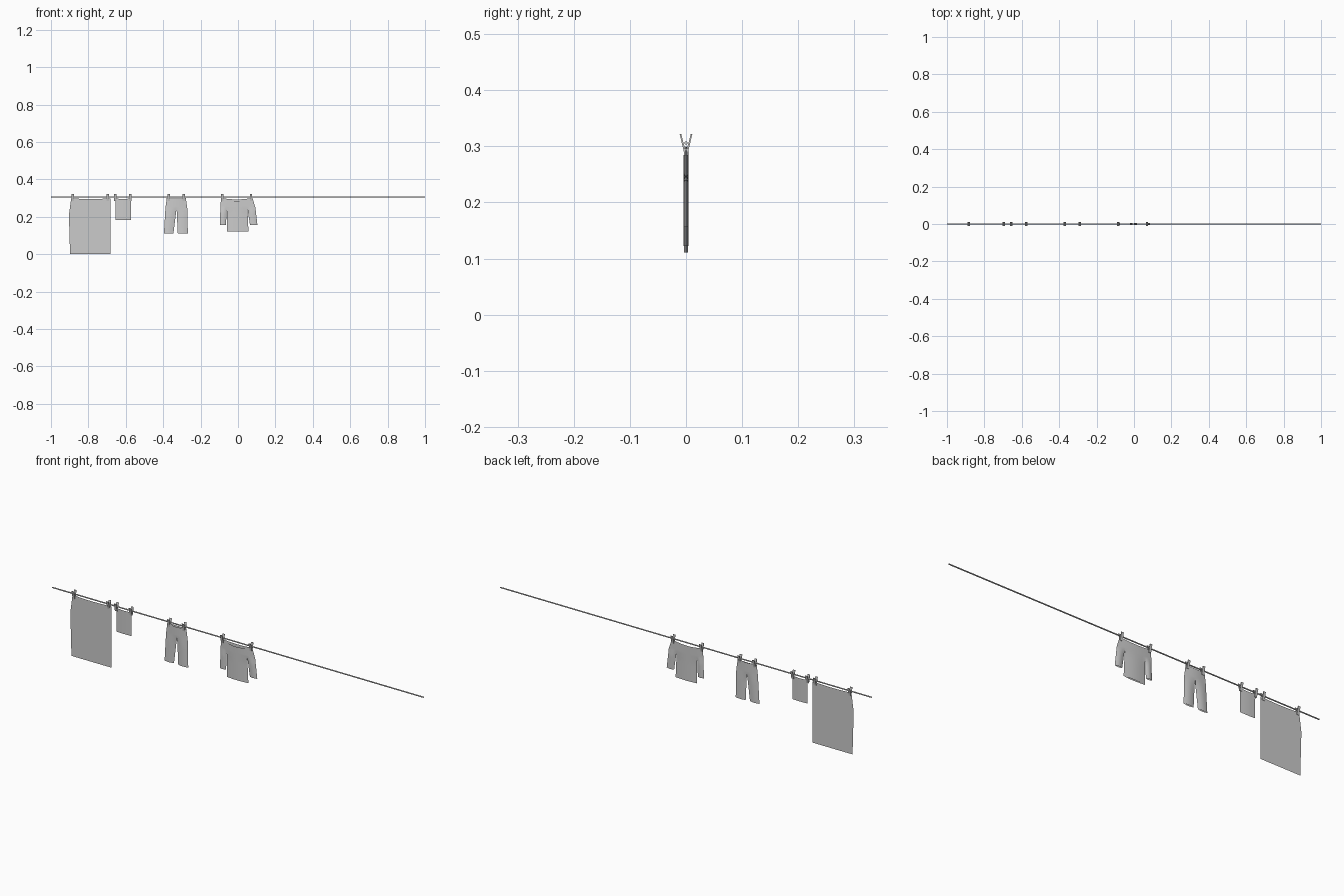
import bpy, bmesh
from math import sin, pi, radians

if "Cube" in bpy.data.objects:
    bpy.data.objects.remove(bpy.data.objects["Cube"])


def add_object(name, bm, smooth=True):
    bmesh.ops.remove_doubles(bm, verts=bm.verts, dist=1e-5)
    # close the small gaps left at crotch and underarms
    bmesh.ops.holes_fill(bm, edges=[e for e in bm.edges if e.is_boundary], sides=4)
    bmesh.ops.recalc_face_normals(bm, faces=bm.faces)
    me = bpy.data.meshes.new(name)
    bm.to_mesh(me)
    bm.free()
    ob = bpy.data.objects.new(name, me)
    bpy.context.collection.objects.link(ob)
    if smooth:
        bpy.ops.object.select_all(action='DESELECT')
        ob.select_set(True)
        bpy.context.view_layer.objects.active = ob
        bpy.ops.object.shade_smooth_by_angle(angle=radians(50))
    return ob


def lerp(a, b, t):
    return a + (b - a) * t


def skin(bm, rows):
    grid = [[bm.verts.new(p) for p in r] for r in rows]
    for a, b in zip(grid, grid[1:]):
        for i in range(len(a) - 1):
            bm.faces.new((a[i], a[i + 1], b[i + 1], b[i]))


def garment(name, body, depth, sags=(0, 0), splits=(0, 1), legs=(), cols=6, steps=5):
    """body: rows of (left x, right x, z); legs: bottom (left x, right x, z) per split."""
    bm = bmesh.new()
    us = [lerp(a, b, i / cols) for a, b in zip(splits, splits[1:]) for i in range(cols)] + [1]
    top, low = body[0][2], body[-1][2]
    for side, sag in zip((-1, 1), sags):
        if depth == 0 and side == 1:
            continue
        rows = []
        for r0, r1 in zip(body, body[1:]):
            for s in range(steps + 1):
                xl, xr, z = (lerp(p, q, s / steps) for p, q in zip(r0, r1))
                hang = sag * (z - low) / (top - low)
                rows.append([(lerp(xl, xr, u), side * depth * sin(pi * u),
                              z - hang * 4 * u * (1 - u)) for u in us])
        skin(bm, rows)
        # legs or sleeves continue from the last body row
        for (a, b), end in zip(zip(splits, splits[1:]), legs):
            xl, xr, z = body[-1]
            start = (lerp(xl, xr, a), lerp(xl, xr, b), z)
            rows = []
            for s in range(steps + 1):
                l, r, h = (lerp(p, q, s / steps) for p, q in zip(start, end))
                row = []
                for i in range(cols + 1):
                    t = i / cols
                    y = sin(pi * (lerp(a, b, t) if s == 0 else t))
                    row.append((lerp(l, r, t), side * depth * y, h))
                rows.append(row)
            skin(bm, rows)
    return add_object(name, bm)


# Clothes line
bpy.ops.mesh.primitive_cylinder_add(vertices=8, radius=0.003, depth=2,
                                    location=(0, 0, 0.306), rotation=(0, pi / 2, 0))
bpy.context.object.name = "clothes_line"
bpy.ops.object.shade_smooth_by_angle(angle=radians(50))

# Washing
garment("bed_sheet", [(-.892, -.683, .299), (-.904, -.683, .21), (-.898, -.683, 0)],
        0, (.004, .004), cols=12)
garment("hand_towel", [(-.655, -.573, .299), (-.654, -.573, .183)], .0015, (.005, .004))
garment("trousers", [(-.381, -.279, .300), (-.388, -.271, .246)], .004, (.006, .003),
        (0, .51, 1), [(-.396, -.345, .112), (-.322, -.268, .111)])
garment("shirt", [(-.091, .077, .301), (-.094, .093, .25)], .0042, (.017, .008),
        (0, .18, .77, 1), [(-.097, -.064, .156), (-.059, .056, .122), (.064, .104, .156)])

# Pegs: two splayed arms with a spring between them
ARM = [(.0008, .284), (.0008, .292), (.0085, .322), (.0112, .3215), (.0042, .292), (.003, .284)]
for n, x in enumerate((-.884, -.697, -.656, -.576, -.37, -.29, -.084, .07)):
    bm = bmesh.new()
    for side in (-1, 1):
        face = bm.faces.new([bm.verts.new((x - .006, side * y, z)) for y, z in ARM])
        ext = bmesh.ops.extrude_face_region(bm, geom=[face], use_keep_orig=True)
        moved = [v for v in ext["geom"] if isinstance(v, bmesh.types.BMVert)]
        bmesh.ops.translate(bm, vec=(.012, 0, 0), verts=moved)
    add_object(f"peg_{n + 1}", bm, smooth=False)
    bpy.ops.mesh.primitive_cylinder_add(vertices=8, radius=.002, depth=.013,
                                        location=(x, 0, .294), rotation=(0, pi / 2, 0))
    bpy.context.object.name = f"peg_spring_{n + 1}"
